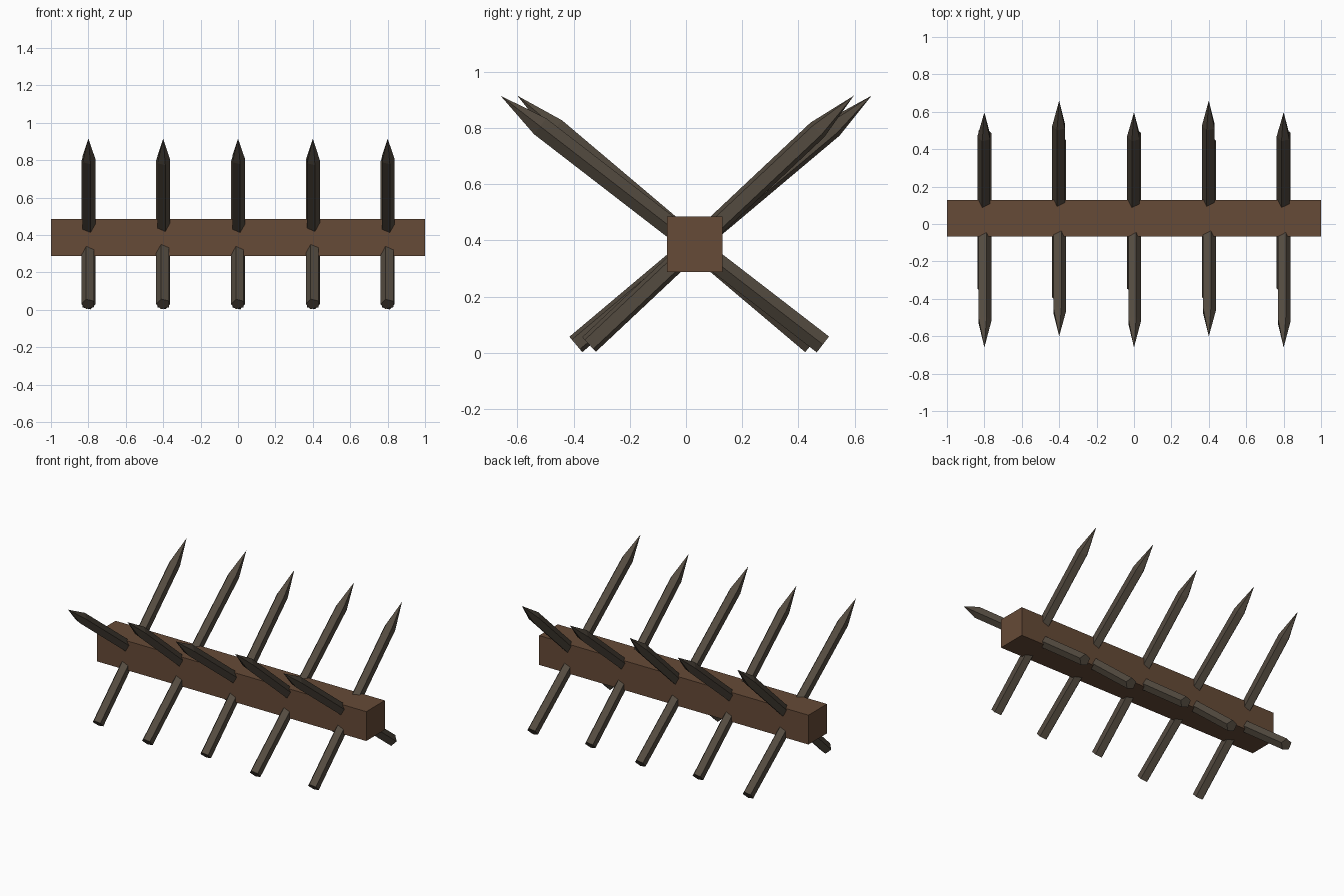
import bpy, bmesh, math
from mathutils import Vector

if "Cube" in bpy.data.objects:
    bpy.data.objects.remove(bpy.data.objects["Cube"])


def material(name, rgb):
    m = bpy.data.materials.new(name)
    m.diffuse_color = (*rgb, 1)
    m.use_nodes = True
    m.node_tree.nodes["Principled BSDF"].inputs["Base Color"].default_value = m.diffuse_color
    return m


beam_wood = material("brown_beam_wood", (0.133, 0.069, 0.038))
stake_wood = material("dark_stake_wood", (0.088, 0.070, 0.051))


def add_object(name, bm, mat):
    bmesh.ops.recalc_face_normals(bm, faces=bm.faces)
    mesh = bpy.data.meshes.new(name)
    bm.to_mesh(mesh)
    bm.free()
    mesh.materials.append(mat)
    ob = bpy.data.objects.new(name, mesh)
    bpy.context.collection.objects.link(ob)


def stake(name, x, foot, tip, side, radius=0.0375, point=0.178, sides=5):
    """Five-sided pole from foot to a sharpened tip, ridge facing side * x."""
    foot, tip = Vector((x, *foot)), Vector((x, *tip))
    axis = (tip - foot).normalized()
    u = Vector((side, 0, 0))
    v = axis.cross(u)
    ring = [radius * (math.cos(a) * u + math.sin(a) * v)
            for a in (2 * math.pi * i / sides for i in range(sides))]
    bm = bmesh.new()
    low = [bm.verts.new(foot + r) for r in ring]
    high = [bm.verts.new(tip - axis * point + r) for r in ring]
    apex = bm.verts.new(tip)
    bm.faces.new(low)
    for i in range(sides):
        j = (i + 1) % sides
        bm.faces.new((low[i], low[j], high[j], high[i]))
        bm.faces.new((high[i], high[j], apex))
    add_object(name, bm, stake_wood)


# Square horizontal beam
bm = bmesh.new()
bmesh.ops.create_cube(bm, size=1)
bmesh.ops.scale(bm, vec=(2, 0.197, 0.197), verts=bm.verts)
bmesh.ops.translate(bm, vec=(0, 0.031, 0.387), verts=bm.verts)
add_object("beam", bm, beam_wood)

# Crossed pairs of stakes, alternating in lean along the beam
for i in range(5):
    x = -0.8 + 0.4 * i
    if i % 2 == 0:
        back_tip, back_foot, front_tip, front_foot = 0.597, -0.345, -0.66, 0.487
    else:
        back_tip, back_foot, front_tip, front_foot = 0.66, -0.392, -0.60, 0.447
    stake(f"back_stake_{i + 1}", x, (back_foot, 0.03), (back_tip, 0.915), -1)
    stake(f"front_stake_{i + 1}", x, (front_foot, 0.03), (front_tip, 0.915), 1)
